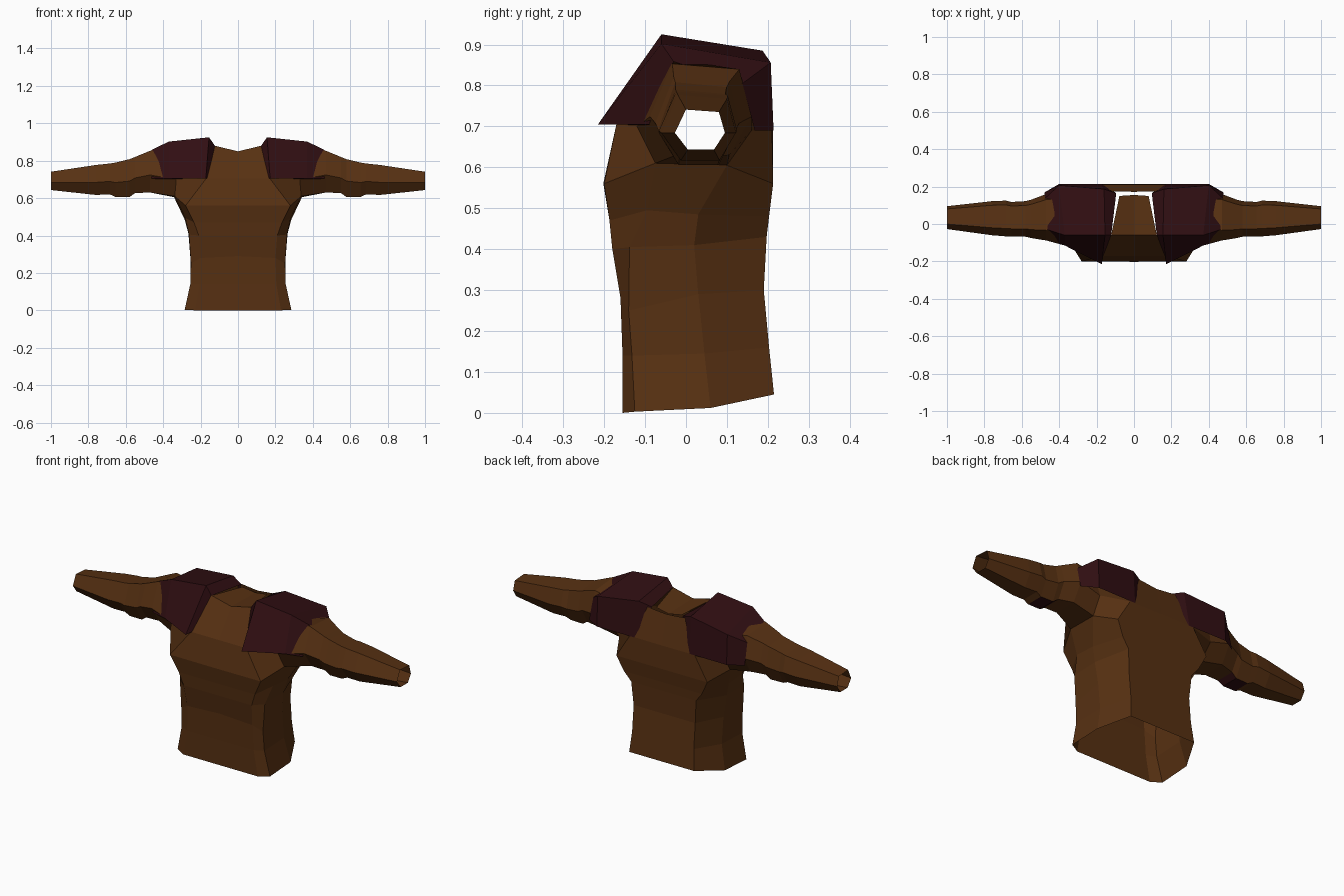
import bpy, bmesh

def material(name, rgb):
    m = bpy.data.materials.new(name)
    m.diffuse_color = (*rgb, 1)
    return m

brown = material("brown_leather", (0.095, 0.030, 0.006))
maroon = material("dark_maroon", (0.030, 0.0045, 0.006))

def loft(name, rows, mats, skip=(), closed=False, extra=(), paint=None):
    """Skin rows of points on the right half, then mirror across x."""
    bm = bmesh.new()
    grid = [[bm.verts.new(p) for p in row] for row in rows]
    n = len(rows[0])
    for i in range(len(rows) - 1):
        for j in range(n if closed else n - 1):
            if (i, j) in skip:
                continue
            k = (j + 1) % n
            f = bm.faces.new((grid[i][j], grid[i][k], grid[i + 1][k], grid[i + 1][j]))
            if paint and paint(i, j):
                f.material_index = 1
    for quad in extra:
        bm.faces.new([grid[i][j] for i, j in quad])
    bmesh.ops.recalc_face_normals(bm, faces=bm.faces)
    me = bpy.data.meshes.new(name)
    bm.to_mesh(me)
    bm.free()
    for m in mats:
        me.materials.append(m)
    ob = bpy.data.objects.new(name, me)
    bpy.context.collection.objects.link(ob)
    mod = ob.modifiers.new("mirror", 'MIRROR')
    mod.use_clip = True
    return ob

# torso: each row runs centre front, front corner, side front, side back, back corner, centre back
torso = [
    [(0, -.155, 0), (.23, -.155, 0), (.285, -.125, .003), (.282, .06, .012), (.2, .215, .045), (0, .215, .045)],
    [(0, -.155, .14), (.205, -.155, .14), (.255, -.132, .14), (.252, .045, .145), (.19, .203, .16), (0, .203, .16)],
    [(0, -.16, .29), (.2, -.16, .28), (.252, -.14, .25), (.252, .03, .29), (.19, .19, .3), (0, .19, .3)],
    [(0, -.18, .4), (.21, -.18, .4), (.262, -.138, .405), (.265, .02, .41), (.2, .197, .43), (0, .197, .43)],
    [(0, -.187, .47), (.235, -.187, .47), (.282, -.095, .495), (.285, .03, .485), (.24, .203, .48), (0, .2, .48)],
    [(0, -.202, .56), (.28, -.2, .56), (.338, -.075, .61), (.342, .1, .605), (.28, .213, .56), (0, .213, .56)],
    [(0, -.17, .705), (.17, -.17, .705), (.33, -.12, .7), (.35, .16, .69), (.2, .21, .69), (0, .212, .69)],
    [(0, -.06, .85), (.125, -.06, .88), (.36, -.04, .865), (.36, .13, .82), (.11, .175, .86), (0, .172, .85)],
]
loft("torso", torso, [brown], skip={(5, 2), (6, 2)},
     extra=[[(7, 1), (7, 2), (7, 3), (7, 4)]])

# neck panel, split by narrow slits from the collar
loft("neck_panel", [[(0, -.06, .85), (.122, -.06, .878)],
                    [(0, .155, .845), (.078, .15, .858)]], [brown])

# arms: open six-sided sleeves starting on the armhole
armhole = [torso[5][2], torso[6][2], torso[7][2], torso[7][3], torso[6][3], torso[5][3]]

def section(x, y0, y1, z0, z1):
    w, h = y1 - y0, z1 - z0
    return [(x, y0 + .26 * w, z0), (x, y0, z0 + .42 * h), (x, y0 + .22 * w, z1),
            (x, y1 - .12 * w, z1 - .06 * h), (x, y1, z0 + .42 * h), (x, y1 - .22 * w, z0)]

arms = [armhole] + [section(*s) for s in (
    (.47, -.088, .16, .63, .853),
    (.55, -.075, .13, .627, .82),
    (.58, -.068, .122, .606, .808),
    (.655, -.066, .118, .606, .79),
    (.685, -.066, .125, .62, .785),
    (.76, -.06, .122, .617, .777),
    (1.0, -.027, .095, .643, .741))]
# elbow patch on the underside between the bulge rings
loft("arms", arms, [brown, maroon], closed=True,
     paint=lambda i, j: i in (2, 3) and j == 5)

# shoulder pads: columns from neck side to arm side, each from chest over the top to the back
pads = [
    [(.165, -.168, .705), (.165, -.17, .707), (.122, -.06, .878), (.095, .165, .862), (.17, .205, .69)],
    [(.17, -.168, .705), (.172, -.215, .705), (.155, -.06, .925), (.16, .187, .885), (.172, .213, .69)],
    [(.33, -.12, .703), (.37, -.115, .705), (.37, -.06, .902), (.4, .207, .856), (.4, .214, .69)],
    [(.44, -.088, .703), (.462, -.09, .705), (.462, -.03, .858), (.475, .138, .805), (.48, .168, .69)],
]
loft("shoulder_pads", pads, [maroon])
